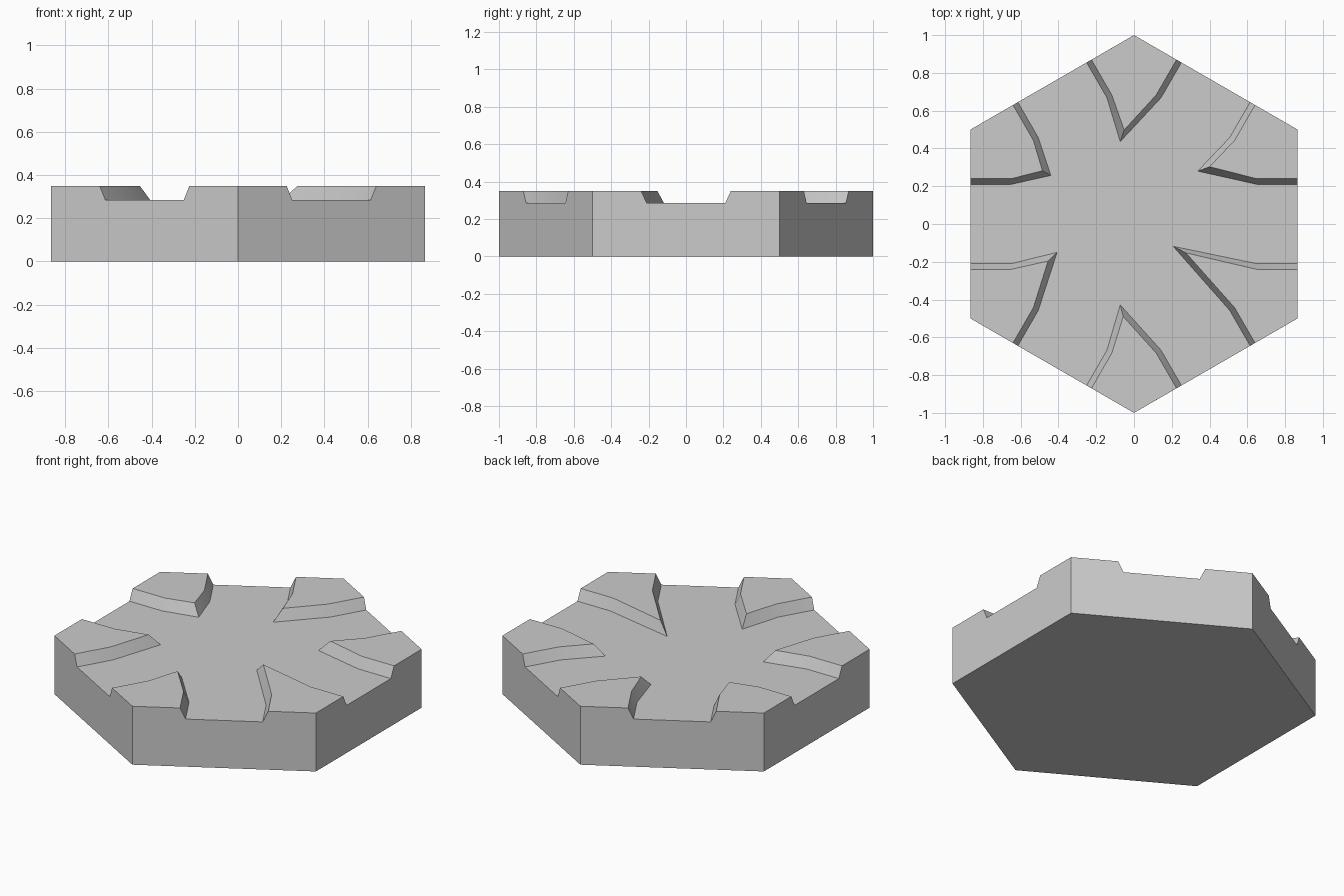
import bpy, bmesh
from math import radians
from mathutils import Vector, Matrix

if "Cube" in bpy.data.objects:
    bpy.data.objects.remove(bpy.data.objects["Cube"])

APO, FLOOR, TOP = 0.866, 0.285, 0.35
BEND = 0.65               # distance from centre where each bank turns
W_FLOOR, W_TOP = 0.21, 0.24

# Inner tip of each corner plateau: (tip on floor, tip on top), from 30 degrees counter-clockwise
TIPS = [((0.337, 0.28), (0.40, 0.303)),
        ((-0.073, 0.436), (-0.052, 0.498)),
        ((-0.44, 0.257), (-0.485, 0.282)),
        ((-0.407, -0.15), (-0.455, -0.196)),
        ((-0.073, -0.428), (-0.057, -0.49)),
        ((0.207, -0.118), (0.275, -0.153))]

bm = bmesh.new()


def edge_point(deg, dist, side):
    """Point in the frame of the hexagon side whose normal is at deg."""
    p = Matrix.Rotation(radians(deg), 2) @ Vector((dist, side))
    return p.x, p.y


def bank_line(i, w, tip, z):
    a, b = 60 * i, 60 * (i + 1)
    pts = [edge_point(a, APO, w), edge_point(a, BEND, w), tip,
           edge_point(b, BEND, -w), edge_point(b, APO, -w)]
    return [bm.verts.new((x, y, z)) for x, y in pts]


# Vertices of the hexagon corners and of the bank outlines
low, high, feet, rims = [], [], [], []
for i, (tip_floor, tip_top) in enumerate(TIPS):
    x, y = edge_point(60 * i, APO, 0.5)
    low.append(bm.verts.new((x, y, 0)))
    high.append(bm.verts.new((x, y, TOP)))
    feet.append(bank_line(i, W_FLOOR, tip_floor, FLOOR))
    rims.append(bank_line(i, W_TOP, tip_top, TOP))

# Underside and channel floor
bm.faces.new(low[::-1])
bm.faces.new([v for f in feet for v in f])

for i in range(6):
    j = (i + 1) % 6
    # Raised corner plateau
    bm.faces.new(rims[i][::-1] + [high[i]])
    # Sloped banks
    for k in range(4):
        bm.faces.new((feet[i][k], feet[i][k + 1], rims[i][k + 1], rims[i][k]))
    # Outer wall, notched where the channel leaves the tile
    bm.faces.new((low[i], low[j], high[j], rims[j][0], feet[j][0],
                  feet[i][4], rims[i][4], high[i]))

bmesh.ops.recalc_face_normals(bm, faces=bm.faces)
mesh = bpy.data.meshes.new("hex_channel_tile")
bm.to_mesh(mesh)
bm.free()
tile = bpy.data.objects.new("hex_channel_tile", mesh)
bpy.context.collection.objects.link(tile)
bpy.context.view_layer.objects.active = tile
tile.select_set(True)
bpy.ops.object.shade_smooth_by_angle(angle=radians(35))
